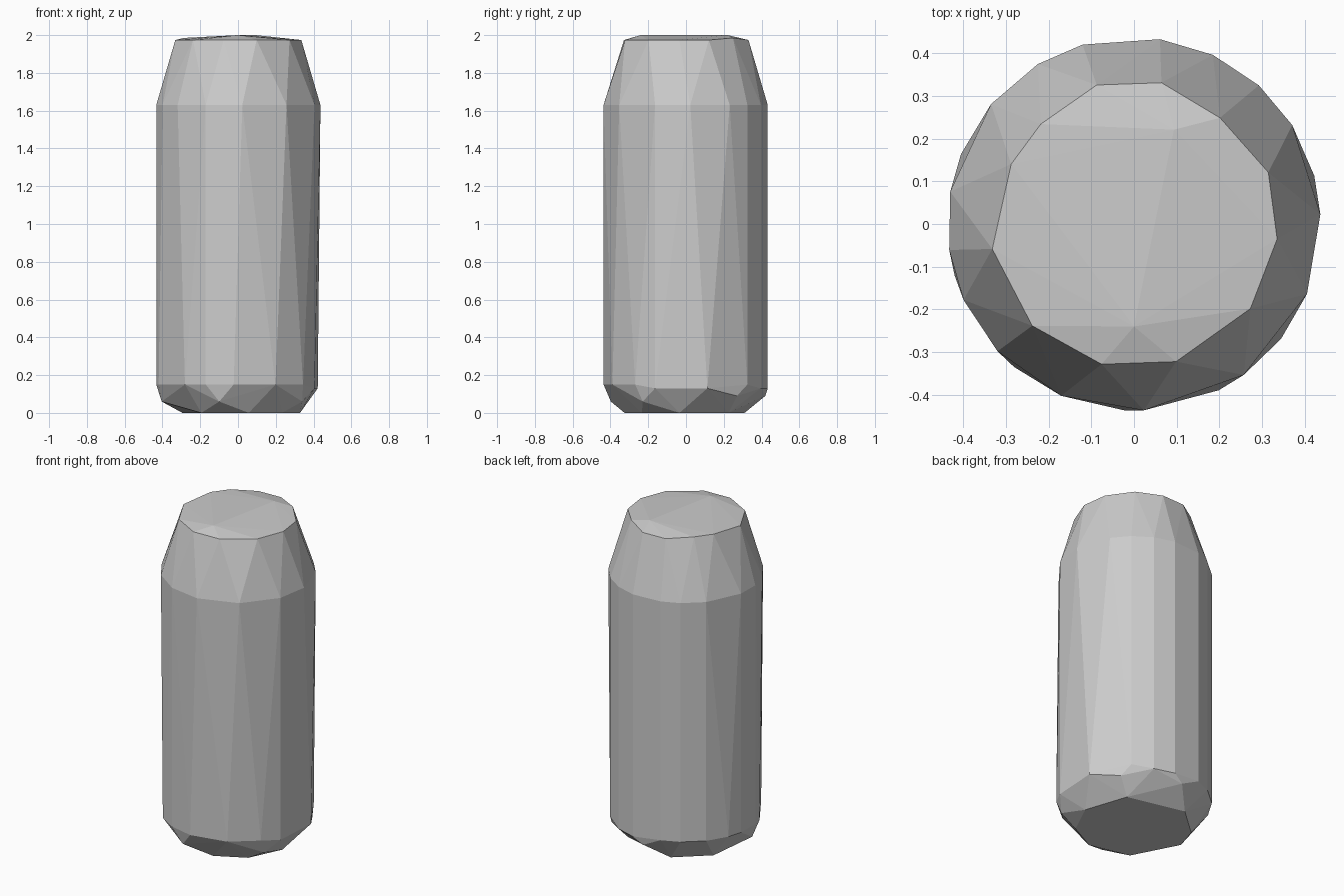
import bpy
import bmesh
from math import cos, sin, radians

cube = bpy.data.objects.get("Cube")
if cube:
    bpy.data.objects.remove(cube, do_unlink=True)

# Single grey material
GREY = (0.6, 0.6, 0.6, 1.0)
metal = bpy.data.materials.new("plain grey")
metal.use_nodes = True
metal.diffuse_color = GREY
metal.node_tree.nodes["Principled BSDF"].inputs["Base Color"].default_value = GREY

bm = bmesh.new()


def add_ring(radius, height, angles):
    """Add the corners of one uneven ring, angles in degrees from +x."""
    for angle in angles:
        a = radians(angle)
        bm.verts.new((radius * cos(a), radius * sin(a), height))


# Flat base and its chipped lower bevel
add_ring(0.33, 0.0, (43, 110, 153, 234, 280, 315, 354))
add_ring(0.41, 0.06, (190, 256, 326))
add_ring(0.42, 0.09, (40, 90))

# Straight body, from foot to shoulder
add_ring(0.437, 0.13, (15, 65, 82, 338))
add_ring(0.437, 0.15, (48, 106, 121, 140, 158, 170, 188, 196,
                       230, 247, 267, 297, 322))
add_ring(0.437, 1.63, (3, 32, 48, 65, 82, 106, 121, 140, 170, 188,
                       204, 223, 247, 273, 306, 338))

# Tapered neck rim
add_ring(0.337, 1.974, (21, 79, 105, 170 + 20, 225, 257, 287, 324, 354))
add_ring(0.32, 1.985, (51, 133, 154))

# Slightly raised ridge on the lid
add_ring(0.24, 2.0, (67, 270))

# Wrap the rings in a faceted shell
hull = bmesh.ops.convex_hull(bm, input=bm.verts[:])
loose = [v for v in bm.verts if not v.link_faces]
bmesh.ops.delete(bm, geom=loose, context="VERTS")
bmesh.ops.dissolve_limit(bm, angle_limit=radians(0.5),
                         verts=bm.verts[:], edges=bm.edges[:])
bmesh.ops.recalc_face_normals(bm, faces=bm.faces[:])

mesh = bpy.data.meshes.new("can_body")
bm.to_mesh(mesh)
bm.free()
mesh.materials.append(metal)
can = bpy.data.objects.new("can_body", mesh)
bpy.context.collection.objects.link(can)
